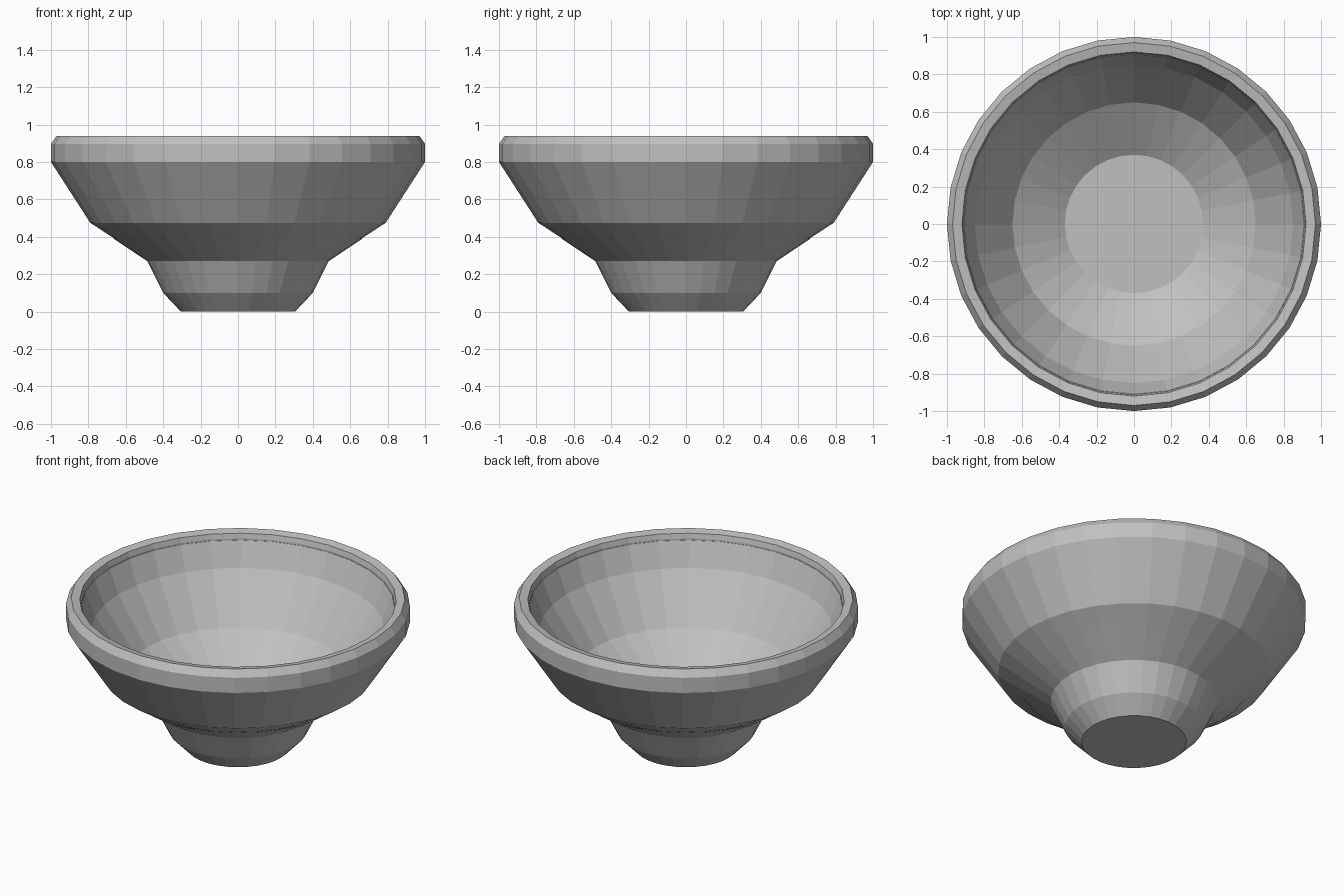
import bpy
import bmesh
from math import cos, sin, tau

SIDES = 32

if "Cube" in bpy.data.objects:
    bpy.data.objects.remove(bpy.data.objects["Cube"], do_unlink=True)

grey = bpy.data.materials.new("plain grey")
grey.use_nodes = True
grey.diffuse_color = (0.53, 0.53, 0.53, 1)
grey.node_tree.nodes["Principled BSDF"].inputs["Base Color"].default_value = grey.diffuse_color


def lathe(name, profile, closed=False):
    """Turn (radius, height) points around z; an open profile is capped at both ends."""
    bm = bmesh.new()
    rings = [[bm.verts.new((r * cos(tau * i / SIDES), r * sin(tau * i / SIDES), z))
              for i in range(SIDES)] for r, z in profile]
    pairs = list(zip(rings, rings[1:]))
    if closed:
        pairs.append((rings[-1], rings[0]))
    else:
        bm.faces.new(rings[0])
        bm.faces.new(rings[-1])
    for low, high in pairs:
        for i in range(SIDES):
            j = (i + 1) % SIDES
            bm.faces.new((low[i], low[j], high[j], high[i]))
    bmesh.ops.recalc_face_normals(bm, faces=bm.faces)
    mesh = bpy.data.meshes.new(name)
    bm.to_mesh(mesh)
    bm.free()
    mesh.materials.append(grey)
    obj = bpy.data.objects.new(name, mesh)
    bpy.context.collection.objects.link(obj)
    return obj


# Foot with flared collar that cradles the bowl
lathe("foot", [(0.305, 0), (0.40, 0.10), (0.485, 0.27), (0.665, 0.39), (0.37, 0.21)])

# Bowl: underside, outer wall, then the hollow down to its flat floor
lathe("bowl", [(0.37, 0.23), (0.66, 0.39), (0.79, 0.475), (1.0, 0.80), (1.0, 0.89),
               (0.91, 0.89), (0.85, 0.74), (0.65, 0.45), (0.37, 0.265)])

# Bevelled rim band
lathe("rim", [(1.0, 0.89), (1.0, 0.897), (0.97, 0.94), (0.92, 0.93),
              (0.912, 0.90), (0.912, 0.89)], closed=True)
